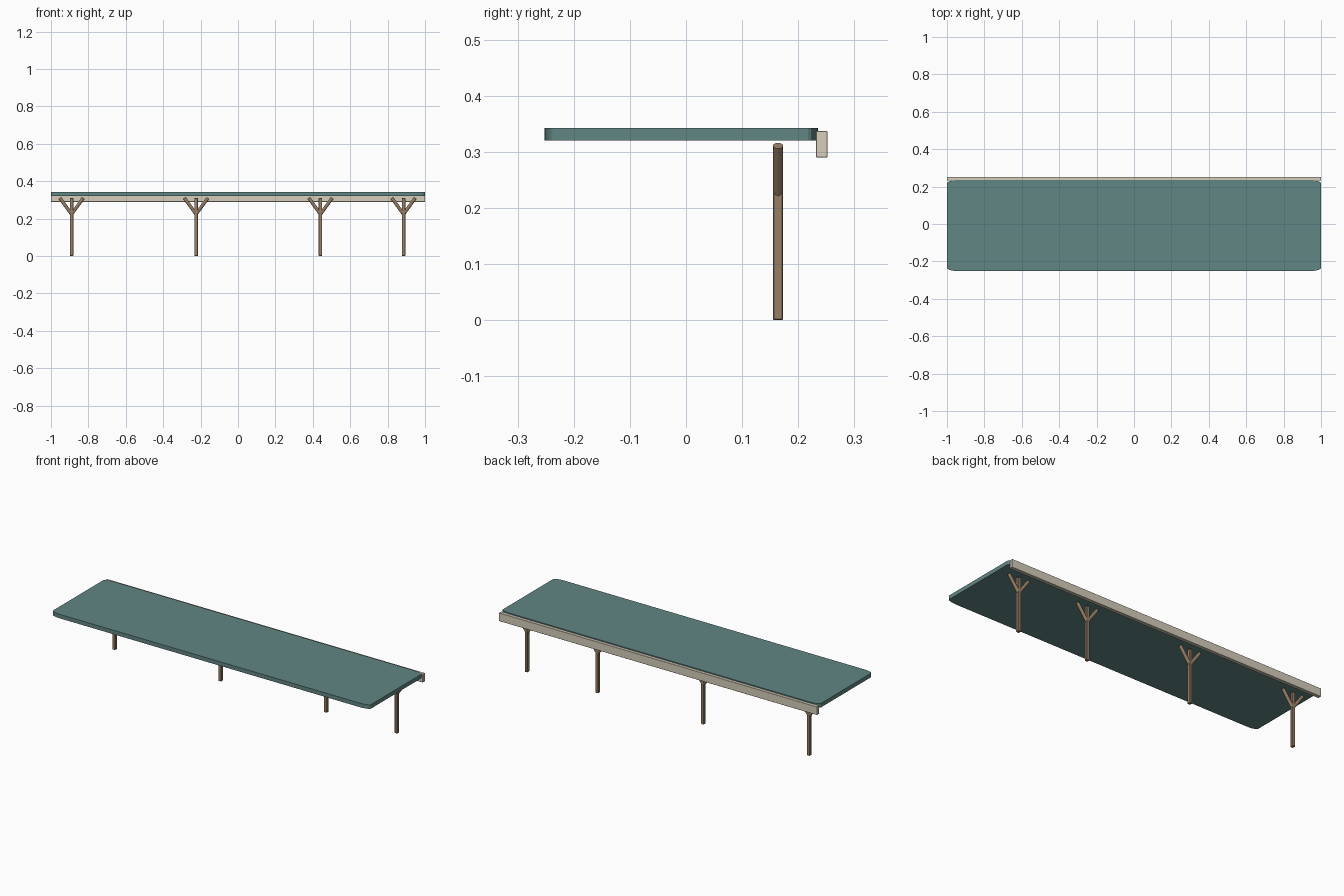
import bpy, bmesh, math
from mathutils import Vector

if "Cube" in bpy.data.objects:
    bpy.data.objects.remove(bpy.data.objects["Cube"])


def material(name, color):
    m = bpy.data.materials.new(name)
    m.diffuse_color = (*color, 1)
    m.use_nodes = True
    m.node_tree.nodes["Principled BSDF"].inputs["Base Color"].default_value = m.diffuse_color
    return m


TEAL = material("teal_roof", (0.12, 0.24, 0.23))
CREAM = material("cream_fascia", (0.68, 0.62, 0.50))
WOOD = material("brown_wood", (0.31, 0.21, 0.13))


def add_object(name, bm, mat):
    mesh = bpy.data.meshes.new(name)
    bmesh.ops.recalc_face_normals(bm, faces=bm.faces)
    bm.to_mesh(mesh)
    bm.free()
    mesh.materials.append(mat)
    ob = bpy.data.objects.new(name, mesh)
    bpy.context.collection.objects.link(ob)
    return ob


def box(name, lo, hi, mat, bevel):
    lo, hi = Vector(lo), Vector(hi)
    bm = bmesh.new()
    bmesh.ops.create_cube(bm, size=1)
    bmesh.ops.scale(bm, vec=hi - lo, verts=bm.verts)
    bmesh.ops.translate(bm, vec=(lo + hi) / 2, verts=bm.verts)
    bmesh.ops.bevel(bm, geom=bm.edges[:], offset=bevel, segments=1,
                    affect='EDGES', profile=0.5)
    return add_object(name, bm, mat)


def rod(name, a, b, radius, mat, sides=12):
    a, b = Vector(a), Vector(b)
    bm = bmesh.new()
    bmesh.ops.create_cone(bm, cap_ends=True, segments=sides, radius1=radius,
                          radius2=radius, depth=(b - a).length)
    ob = add_object(name, bm, mat)
    ob.location = (a + b) / 2
    ob.rotation_mode = 'QUATERNION'
    ob.rotation_quaternion = Vector((0, 0, 1)).rotation_difference(b - a)
    return ob


# Roof slab: plan outline with elliptical corners, extruded upwards
RX, RY, STEPS = 0.06, 0.018, 5
Y0, Y1, Z0, Z1 = -0.252, 0.235, 0.32, 0.343
bm = bmesh.new()
outline = []
for q, (cx, cy) in enumerate([(1 - RX, Y1 - RY), (RX - 1, Y1 - RY),
                              (RX - 1, Y0 + RY), (1 - RX, Y0 + RY)]):
    for i in range(STEPS + 1):
        t = (q + i / STEPS) * math.pi / 2
        outline.append(bm.verts.new((cx + RX * math.cos(t), cy + RY * math.sin(t), Z0)))
base = bm.faces.new(outline)
top = bmesh.ops.extrude_face_region(bm, geom=[base], use_keep_orig=True)
bmesh.ops.translate(bm, vec=(0, 0, Z1 - Z0),
                    verts=[g for g in top['geom'] if isinstance(g, bmesh.types.BMVert)])
add_object("roof_slab", bm, TEAL)

# Rear fascia board
box("rear_fascia", (-1, 0.232, 0.29), (1, 0.252, 0.337), CREAM, 0.001)

# Posts, each with a pair of spreading braces
PY, HALF = 0.164, 0.0093
for n, x in enumerate((-0.89, -0.224, 0.441, 0.885), 1):
    box(f"post_{n}", (x - HALF, PY - HALF, 0), (x + HALF, PY + HALF, 0.311), WOOD, 0.002)
    for side, s in (("left", -1), ("right", 1)):
        rod(f"brace_{n}_{side}", (x, PY, 0.224), (x + s * 0.063, PY, 0.311), 0.009, WOOD)
